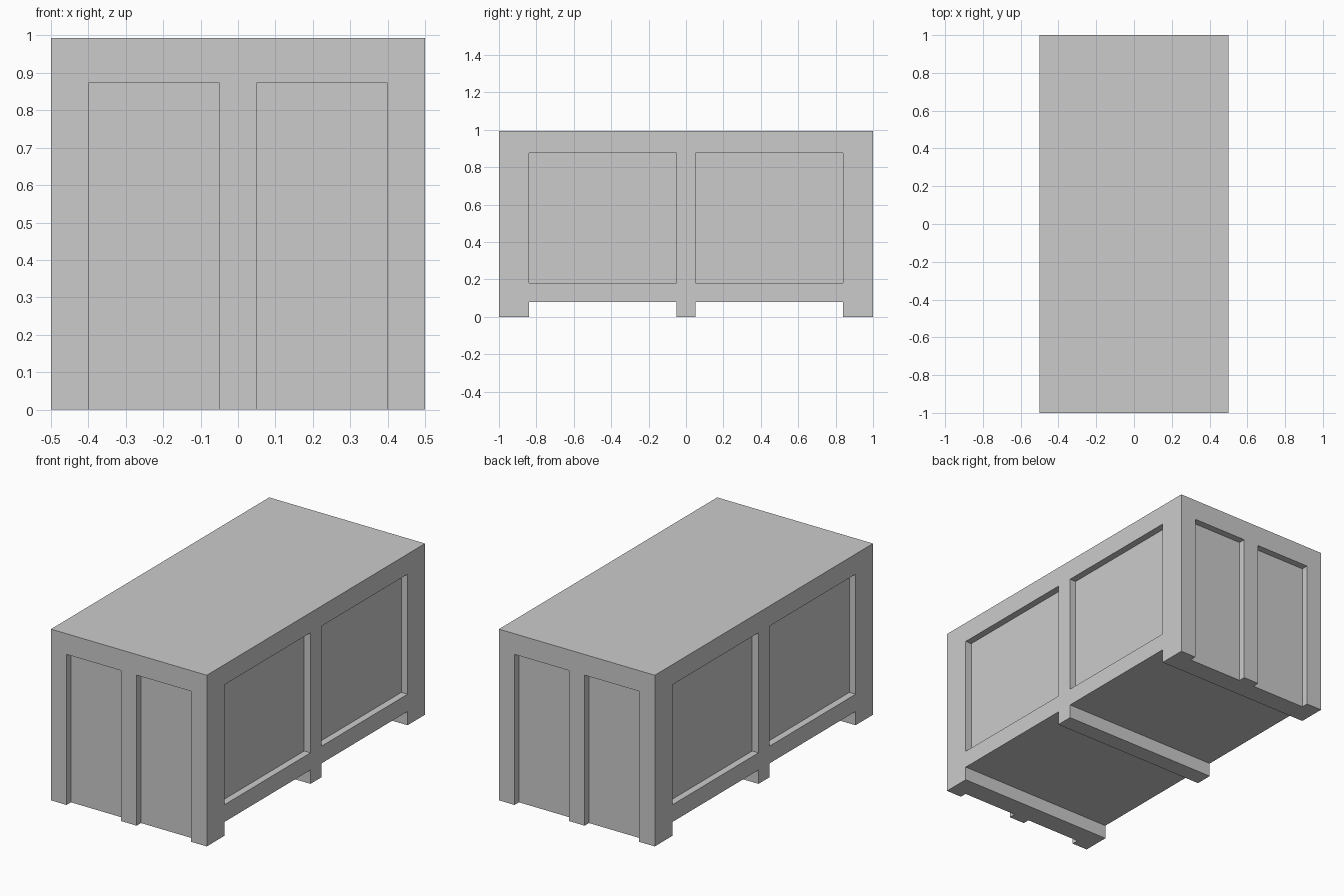
import bpy, bmesh
from mathutils import Matrix, Vector

if "Cube" in bpy.data.objects:
    bpy.data.objects.remove(bpy.data.objects["Cube"])

H = 0.993        # overall height
RECESS = 0.04    # panel depth


def add_box(bm, lo, hi):
    lo, hi = Vector(lo), Vector(hi)
    m = Matrix.Translation((lo + hi) / 2) @ Matrix.Diagonal((hi - lo).to_4d())
    bmesh.ops.create_cube(bm, size=1, matrix=m)


def make_object(name, boxes):
    bm = bmesh.new()
    for lo, hi in boxes:
        add_box(bm, lo, hi)
    me = bpy.data.meshes.new(name)
    bm.to_mesh(me)
    bm.free()
    ob = bpy.data.objects.new(name, me)
    bpy.context.collection.objects.link(ob)
    return ob


def span(sign, a, b):
    return sorted((sign * a, sign * b))


# Solid crate body
crate = make_object("crate_body", [((-0.5, -1, 0), (0.5, 1, H))])

cuts = []
for sy in (-1, 1):
    # Gaps between the floor runners
    y0, y1 = span(sy, 0.05, 0.84)
    cuts.append(((-0.7, y0, -0.2), (0.7, y1, 0.08)))
    for sx in (-1, 1):
        # Recessed panels on the long sides
        x0, x1 = span(sx, 0.5 - RECESS, 0.7)
        cuts.append(((x0, y0, 0.18), (x1, y1, 0.876)))
        # Recessed panels on the ends, open at the bottom
        u0, u1 = span(sx, 0.05, 0.4)
        v0, v1 = span(sy, 1 - RECESS, 1.2)
        cuts.append(((u0, v0, -0.2), (u1, v1, 0.873)))

cutter = make_object("panel_cutter", cuts)
cutter.hide_render = True

# Carve the panels and gaps
mod = crate.modifiers.new("carve", "BOOLEAN")
mod.operation = "DIFFERENCE"
mod.solver = "EXACT"
mod.object = cutter
bpy.context.view_layer.objects.active = crate
bpy.ops.object.modifier_apply(modifier=mod.name)
bpy.data.objects.remove(cutter, do_unlink=True)
